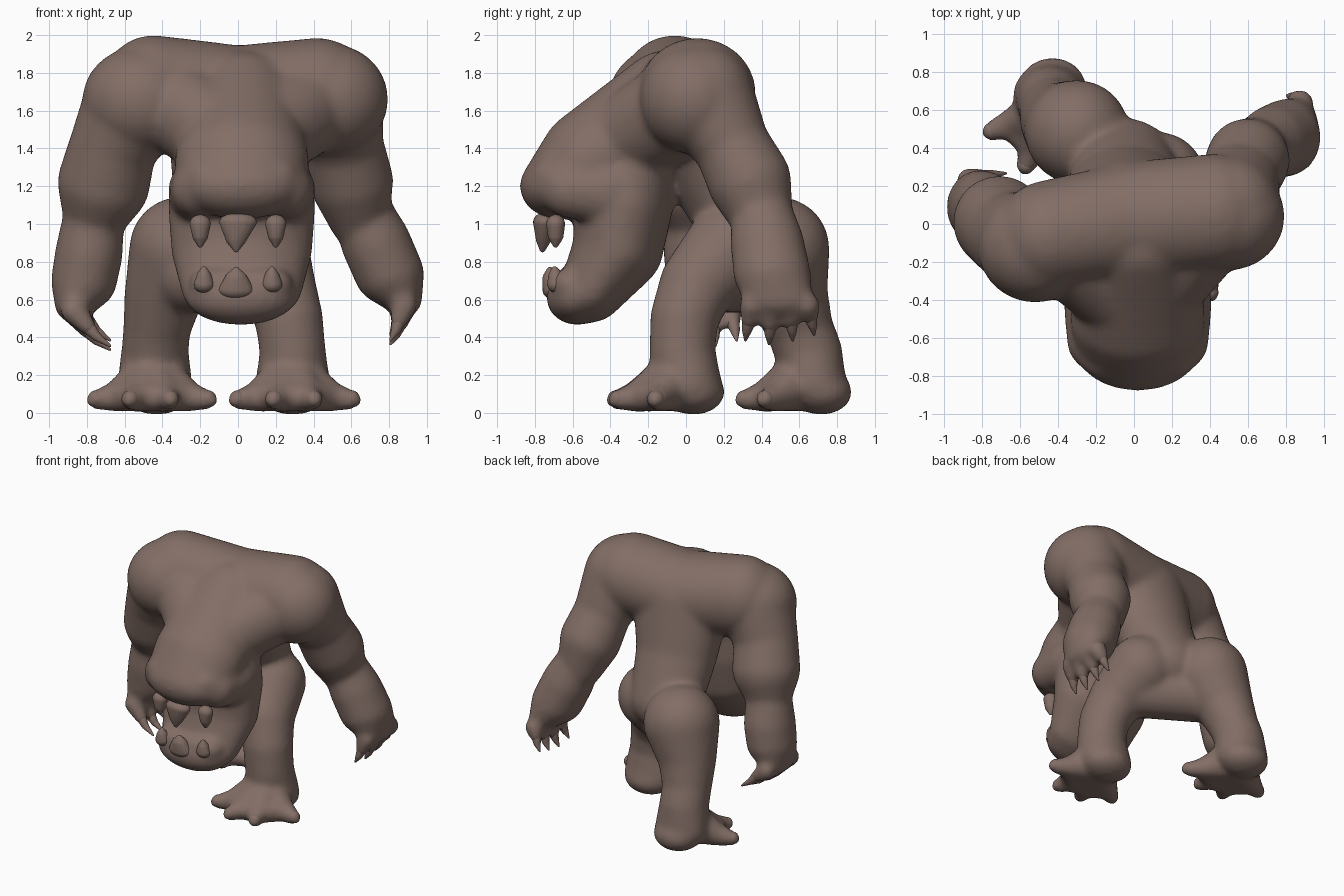
import bpy, bmesh
from mathutils import Vector

if "Cube" in bpy.data.objects:
    bpy.data.objects.remove(bpy.data.objects["Cube"])

skin = bpy.data.materials.new("brown_hide")
skin.diffuse_color = (0.225, 0.155, 0.132, 1)
skin.use_nodes = True
skin.node_tree.nodes["Principled BSDF"].inputs["Base Color"].default_value = skin.diffuse_color


def sphere_dirs(sub):
    bm = bmesh.new()
    bmesh.ops.create_icosphere(bm, subdivisions=sub, radius=1)
    out = [v.co.copy() for v in bm.verts]
    bm.free()
    return out


FINE, COARSE = sphere_dirs(4), sphere_dirs(3)


def ball(x, y, z, rx, ry=None, rz=None):
    """An ellipsoid: centre and three radii."""
    return Vector((x, y, z)), Vector((rx, ry or rx, rz or ry or rx))


def chain(target, balls, dirs=FINE):
    """Add the hull of each neighbouring pair of ellipsoids to the target bmesh."""
    for a, b in zip(balls, balls[1:]):
        bm = bmesh.new()
        for c, r in (a, b):
            for d in dirs:
                bm.verts.new((c.x + d.x * r.x, c.y + d.y * r.y, c.z + d.z * r.z))
        res = bmesh.ops.convex_hull(bm, input=list(bm.verts))
        dead = {g for g in res["geom_interior"] + res["geom_unused"]
                if isinstance(g, bmesh.types.BMVert)}
        bmesh.ops.delete(bm, geom=list(dead), context='VERTS')
        bmesh.ops.recalc_face_normals(bm, faces=bm.faces)
        tmp = bpy.data.meshes.new("tmp")
        bm.to_mesh(tmp)
        bm.free()
        target.from_mesh(tmp)
        bpy.data.meshes.remove(tmp)


def finish(bm, name):
    me = bpy.data.meshes.new(name)
    for f in bm.faces:
        f.smooth = True
    bm.to_mesh(me)
    bm.free()
    me.materials.append(skin)
    ob = bpy.data.objects.new(name, me)
    bpy.context.collection.objects.link(ob)
    return ob


def spike(name, *balls):
    bm = bmesh.new()
    chain(bm, balls, COARSE)
    return finish(bm, name)


body = bmesh.new()

# torso, pelvis, crotch and shoulder girdle
chain(body, [ball(0, .05, 1.62, .38, .29, .30), ball(-.04, .17, 1.25, .31, .25, .25),
             ball(-.06, .34, .92, .27, .22, .22)])
chain(body, [ball(.10, .18, .73, .19, .19, .20), ball(-.26, .40, .74, .19, .20, .21)])
chain(body, [ball(-.45, -.06, 1.70, .28, .29, .30), ball(0, .02, 1.65, .30, .31, .295),
             ball(.42, .06, 1.69, .30, .31, .295)])
# neck muscles between shoulders and head
chain(body, [ball(-.38, -.10, 1.66, .25), ball(-.08, -.36, 1.46, .24)])
chain(body, [ball(.38, 0, 1.64, .26), ball(.11, -.34, 1.44, .24)])

# upper head and brow
chain(body, [ball(.02, -.10, 1.58, .33, .30, .34), ball(.02, -.51, 1.32, .355, .27, .29),
             ball(.02, -.67, 1.20, .32, .21, .175)])
for s in (-1, 1):
    chain(body, [ball(.02 + .18 * s, -.67, 1.25, .13, .15, .11),
                 ball(.02 + .235 * s, -.61, 1.18, .14, .16, .15),
                 ball(.02 + .25 * s, -.42, 1.17, .14, .18, .17)])
# cheeks and jaw
chain(body, [ball(.02, -.30, 1.40, .33, .26, .25), ball(.02, -.33, 1.10, .39, .26, .26),
             ball(.02, -.36, .87, .375, .24, .23), ball(.02, -.50, .65, .32, .17, .17),
             ball(.015, -.575, .61, .29, .165, .145)])
# lower lip
chain(body, [ball(-.15, -.61, .68, .11, .10, .09), ball(.18, -.61, .68, .11, .10, .09)])

# right arm: shoulder, biceps, forearm, wrist
chain(body, [ball(.42, .06, 1.69, .29), ball(.50, .04, 1.66, .295, .285, .29)])
chain(body, [ball(.50, .09, 1.68, .27, .27, .27), ball(.56, .24, 1.42, .21, .20, .20),
             ball(.60, .335, 1.23, .222), ball(.64, .40, 1.04, .165)])
chain(body, [ball(.65, .40, 1.08, .155), ball(.73, .43, .90, .185, .195, .18),
             ball(.80, .455, .74, .185, .205, .17), ball(.88, .49, .60, .095, .18, .09)])
# left arm
chain(body, [ball(-.42, -.06, 1.70, .29), ball(-.52, -.12, 1.65, .305, .295, .29)])
chain(body, [ball(-.55, -.10, 1.62, .275), ball(-.66, -.06, 1.42, .23),
             ball(-.71, .01, 1.22, .245), ball(-.76, .05, 1.04, .165)])
chain(body, [ball(-.76, .05, 1.06, .16), ball(-.79, .08, .84, .18, .20, .17),
             ball(-.815, .09, .70, .175, .195, .16), ball(-.87, .08, .57, .10, .17, .09)])

# fingers with claws, fanned along y
hands = (("right", 1, .88, .49, .57), ("left", -1, .87, .08, .54))
for side, s, hx, hy, hz in hands:
    pull = .03 if s > 0 else .08
    for i, t in enumerate((-.14, -.04, .06, .15)):
        y, drop = hy + t, (0, -.02, 0, .03)[i]
        knuckle = (s * (hx - pull), y + t * .12, hz - .09 + drop)
        chain(body, [ball(s * hx, y, hz, .07), ball(*knuckle, .046)])
        spike(f"{side}_claw_{i + 1}", ball(*knuckle, .036),
              ball(s * (hx - pull * 1.5), y + t * .2, hz - .135 + drop, .025),
              ball(s * (hx - pull * 2.4), y + t * .25, hz - .185 + drop, .007))

# legs: hip to ankle
chain(body, [ball(.13, .24, .87, .245), ball(.21, .06, .68, .20), ball(.27, -.01, .50, .18),
             ball(.29, -.02, .32, .175), ball(.29, .02, .15, .20, .17, .14),
             ball(.29, .04, .11, .19, .165, .12)])
chain(body, [ball(-.30, .485, .87, .275), ball(-.39, .54, .64, .21), ball(-.43, .60, .45, .178),
             ball(-.44, .65, .32, .178), ball(-.44, .68, .15, .20, .17, .14),
             ball(-.43, .715, .11, .18, .165, .12)])

# feet: webbed toes fanned from the instep, each with a rounded nail
feet = (("right", (.29, -.07), ((0, -.25), (.19, -.37), (.40, -.36), (.60, -.16))),
        ("left", (-.45, .60), ((-.75, .49), (-.57, .31), (-.36, .31), (-.16, .42))))
for side, (fx, fy), toes in feet:
    web = []
    for i, (tx, ty) in enumerate(toes):
        mx, my = fx + (tx - fx) * .66, fy + (ty - fy) * .66
        web.append(ball(mx, my, .085, .08))
        chain(body, [ball(fx, fy, .17, .16, .13, .16), web[-1], ball(tx, ty, .07, .053)])
        ex, ey = tx + (tx - fx) * .04, ty + (ty - fy) * .04
        spike(f"{side}_toenail_{i + 1}", ball(tx, ty, .074, .046), ball(ex, ey, .068, .036))
    chain(body, web)

# melt the body parts into one smooth skin
ob = finish(body, "body")
rm = ob.modifiers.new("Remesh", 'REMESH')
rm.mode = 'VOXEL'
rm.voxel_size = 0.02
rm.use_smooth_shade = True
sm = ob.modifiers.new("Smooth", 'SMOOTH')
sm.factor = 0.5
sm.iterations = 14

# teeth
spike("upper_middle_tooth", ball(0, -.75, 1.01, .10, .06, .05), ball(-.01, -.755, .92, .055, .04),
      ball(-.01, -.76, .865, .015))
spike("lower_middle_tooth", ball(-.01, -.70, .65, .095, .06, .05), ball(-.01, -.715, .71, .06, .045),
      ball(-.01, -.72, .755, .018))
for s, side in ((-1, "left"), (1, "right")):
    x = .2 * s
    spike(f"upper_{side}_tooth", ball(x, -.69, 1.0, .056, .05, .05), ball(x, -.69, .94, .042),
          ball(x, -.69, .89, .015))
    spike(f"lower_{side}_tooth", ball(x * .9, -.685, .68, .055, .05, .045),
          ball(x * .9, -.69, .72, .04), ball(x * .9, -.695, .76, .016))
